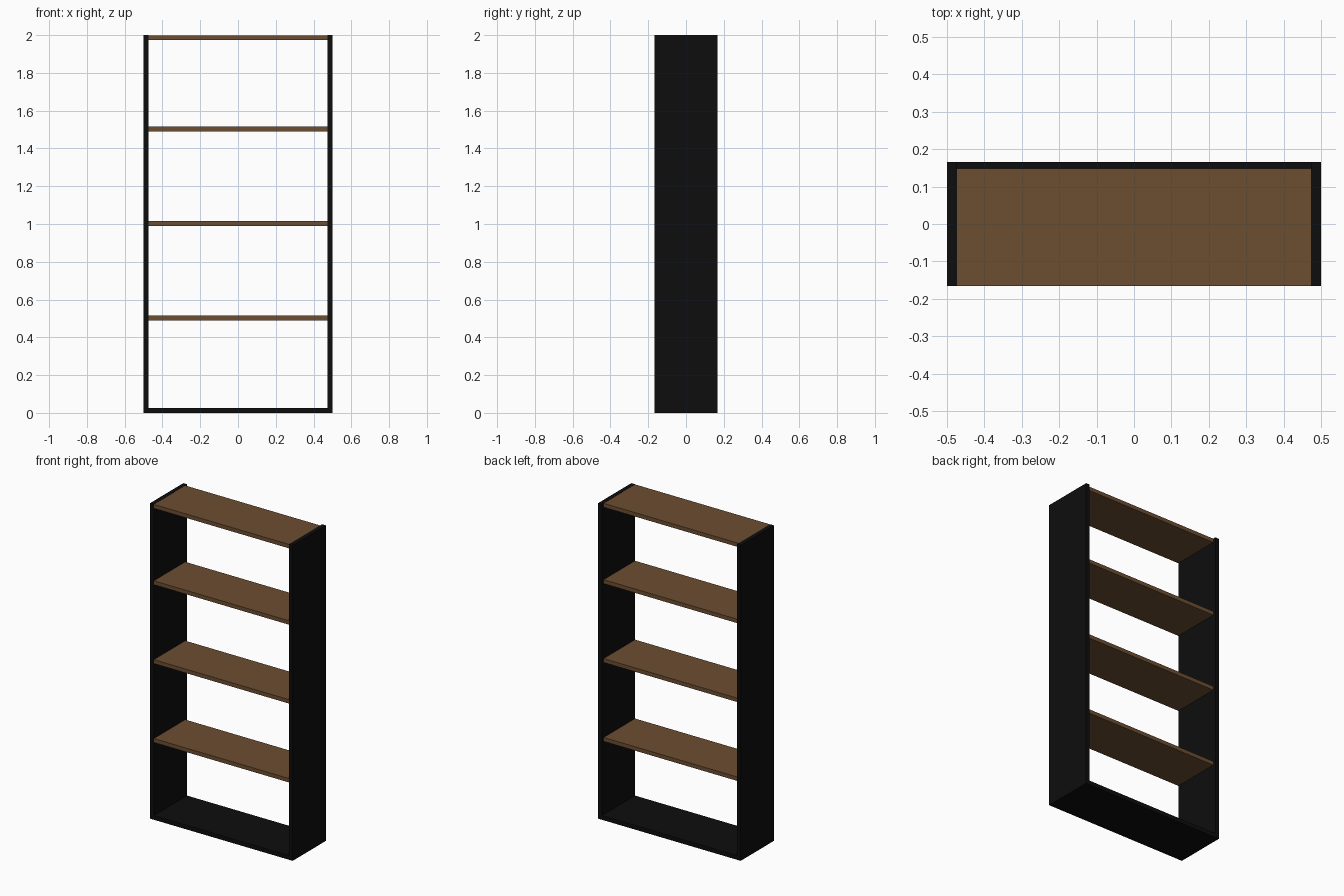
import bpy, bmesh

if "Cube" in bpy.data.objects:
    bpy.data.objects.remove(bpy.data.objects["Cube"])

HALF_W, HALF_D, HEIGHT, T = 0.5, 0.166, 2.0, 0.0265
BACK_GAP = 0.018   # shelves stop short of the back edge


def material(name, rgb):
    m = bpy.data.materials.new(name)
    m.diffuse_color = (*rgb, 1)
    m.use_nodes = True
    m.node_tree.nodes["Principled BSDF"].inputs["Base Color"].default_value = m.diffuse_color
    return m


def extrude_profile(name, points, y0, y1, mat):
    """Extrude an x-z outline from y0 to y1."""
    bm = bmesh.new()
    face = bm.faces.new([bm.verts.new((x, y0, z)) for x, z in points])
    ext = bmesh.ops.extrude_face_region(bm, geom=[face])
    verts = [g for g in ext["geom"] if isinstance(g, bmesh.types.BMVert)]
    bmesh.ops.translate(bm, verts=verts, vec=(0, y1 - y0, 0))
    bmesh.ops.recalc_face_normals(bm, faces=bm.faces)
    mesh = bpy.data.meshes.new(name)
    bm.to_mesh(mesh)
    bm.free()
    mesh.materials.append(mat)
    obj = bpy.data.objects.new(name, mesh)
    bpy.context.collection.objects.link(obj)
    return obj


black = material("black_frame", (0.004, 0.004, 0.004))
wood = material("brown_wood", (0.15, 0.075, 0.03))

# U-shaped frame: two side panels joined by the bottom panel
inner = HALF_W - T
extrude_profile("side_and_bottom_frame", [
    (-HALF_W, 0), (HALF_W, 0), (HALF_W, HEIGHT), (inner, HEIGHT),
    (inner, T), (-inner, T), (-inner, HEIGHT), (-HALF_W, HEIGHT),
], -HALF_D, HALF_D, black)

# Four wooden shelves between the sides
for i, top in enumerate((0.515, 1.015, 1.515, 1.999)):
    low = top - 0.025
    extrude_profile(f"shelf_{i + 1}", [
        (-inner, low), (inner, low), (inner, top), (-inner, top),
    ], -HALF_D, HALF_D - BACK_GAP, wood)
